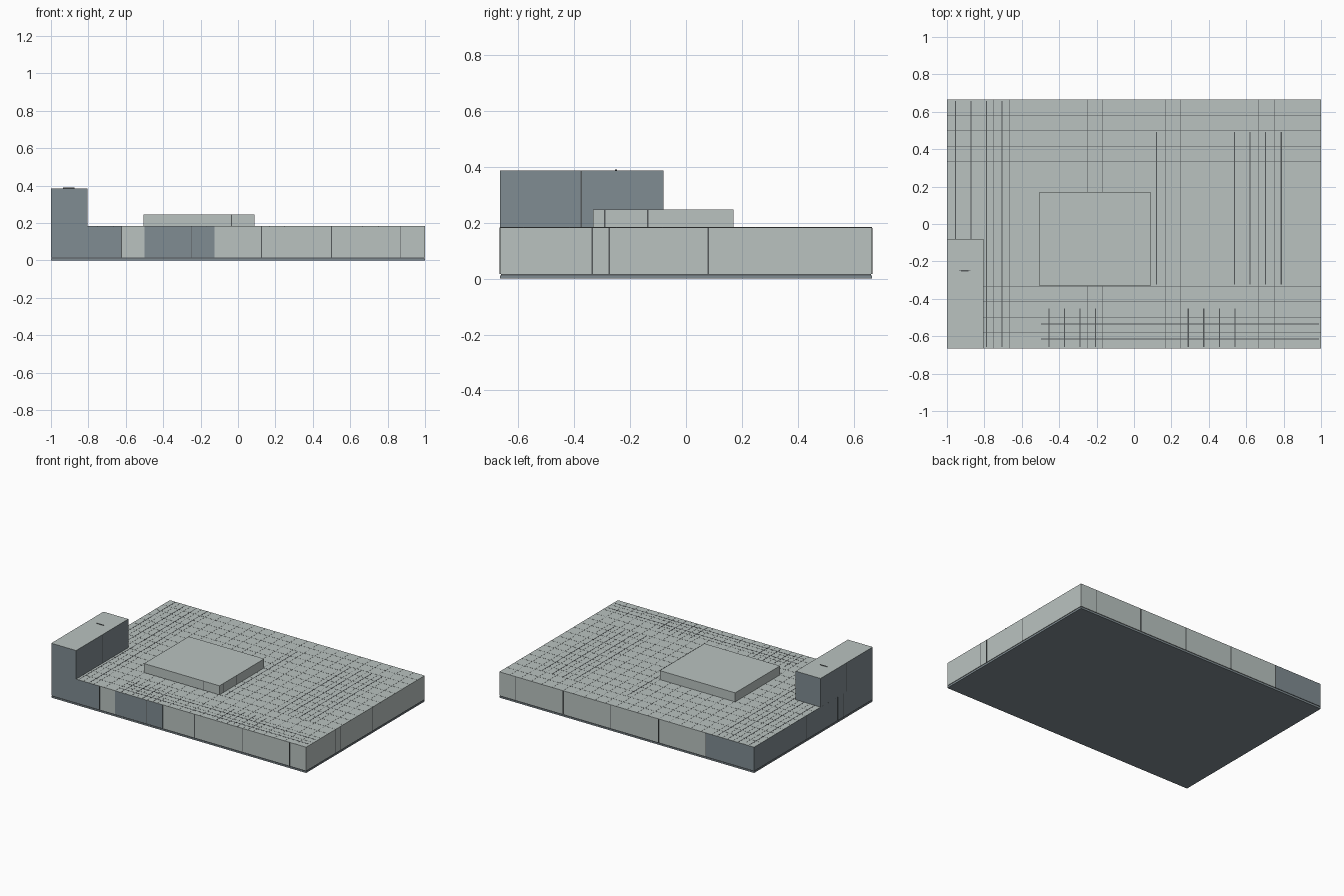
import bpy

if "Cube" in bpy.data.objects:
    bpy.data.objects.remove(bpy.data.objects["Cube"])


def material(name, rgb):
    m = bpy.data.materials.new(name)
    m.diffuse_color = (*rgb, 1)
    m.use_nodes = True
    m.node_tree.nodes["Principled BSDF"].inputs["Base Color"].default_value = m.diffuse_color
    return m


LIGHT = material("light_grey", (0.49, 0.545, 0.53))
SLATE = material("slate_grey", (0.216, 0.262, 0.288))
SEAM = material("seam_grey", (0.09, 0.10, 0.105))
X, Y, TOP = 1.0, 0.665, 0.183
STEP = 2 / 24


def block(name, lo, hi, mat, side=None):
    """Box from corner lo to corner hi; side recolours the faces that are not on top."""
    bpy.ops.mesh.primitive_cube_add(size=1, location=[(a + b) / 2 for a, b in zip(lo, hi)])
    ob = bpy.context.object
    ob.name = name
    for v in ob.data.vertices:
        v.co = [c * (b - a) for c, a, b in zip(v.co, lo, hi)]
    ob.data.materials.append(mat)
    if side:
        ob.data.materials.append(side)
        for p in ob.data.polygons:
            p.material_index = 0 if p.normal.z > 0.5 else 1
    return ob


def top_seam(x0, x1, y0, y1, z=TOP, w=0.003):
    """Hairline strip lying on a horizontal surface."""
    block("top_seam", (x0 - w, y0 - w, z - 0.003), (x1 + w, y1 + w, z + 0.0006), SEAM)


# Foundation: thin slate base plate, shadow gap, then the brick layer
block("base_plate", (-X, -Y, 0), (X, Y, 0.011), SLATE)
block("shadow_gap", (-X + 0.003, -Y + 0.003, 0.009), (X - 0.003, Y - 0.003, 0.02), SEAM)
block("slate_end", (-X, -Y, 0.017), (-0.622, Y, TOP), LIGHT, SLATE)
block("main_slab", (-0.622, -Y, 0.017), (X, Y, TOP), LIGHT)
block("front_slate_panel", (-0.5, -Y - 0.001, 0.017), (-0.125, -Y + 0.004, TOP - 0.001), SLATE)

# Raised blocks
block("tower", (-X, -Y, TOP - 0.01), (-0.805, -0.08, 0.386), LIGHT, SLATE)
block("raised_platform", (-0.505, -0.332, TOP - 0.01), (0.087, 0.17, 0.247), LIGHT)

# Small rounded tab on the tower
bpy.ops.mesh.primitive_cylinder_add(vertices=16, radius=0.03, depth=0.006,
                                    location=(-0.905, -0.25, 0.386))
tab = bpy.context.object
tab.name = "tower_tab"
tab.scale = (1, 0.12, 1)
tab.data.materials.append(SEAM)

# Hairline grid over the deck
for i in range(1, 24):
    x = -X + i * STEP
    top_seam(x, x, -Y, Y, w=0.0005)
for j in range(1, 16):
    y = -Y + j * 2 * Y / 16
    top_seam(-X, X, y, y, w=0.0005)

# Wider open seams between bricks
for x in (-0.955, -0.872):
    top_seam(x, x, -0.08, Y - 0.01)
for x in (-0.788, -0.705):
    top_seam(x, x, -Y + 0.01, Y - 0.01)
for x in (0.12, 0.537, 0.62, 0.703, 0.787):
    top_seam(x, x, -0.32, 0.49)
for x in (-0.455, -0.372, -0.288, -0.205, 0.29, 0.373, 0.457, 0.54):
    top_seam(x, x, -Y + 0.01, -0.455)
for y in (-0.535, -0.615):
    top_seam(-0.495, 0.985, y, y)

# Vertical joints in the outer walls
W = 0.0025
for side in (-1, 1):
    for x in (-0.622, -0.25, 0.125, 0.5, 0.87):
        ys = sorted((side * (Y - 0.003), side * (Y + 0.0015)))
        block("wall_joint", (x - W, ys[0], 0.017), (x + W, ys[1], TOP - 0.002), SEAM)
    for y in (-0.335, -0.275, 0.08):
        xs = sorted((side * (X - 0.003), side * (X + 0.0005)))
        block("wall_joint", (xs[0], y - W, 0.017), (xs[1], y + W, TOP - 0.002), SEAM)

# Joints in the tower and platform
for x0, x1 in ((-X - 0.0005, -0.99), (-0.81, -0.8045)):
    block("tower_joint", (x0, -0.375 - W, TOP), (x1, -0.375 + W, 0.384), SEAM)
block("platform_joint", (-0.035 - W, -0.3325, TOP), (-0.035 + W, -0.32, 0.245), SEAM)
for y in (-0.29, -0.137):
    block("platform_joint", (0.08, y - W, TOP), (0.0875, y + W, 0.245), SEAM)
